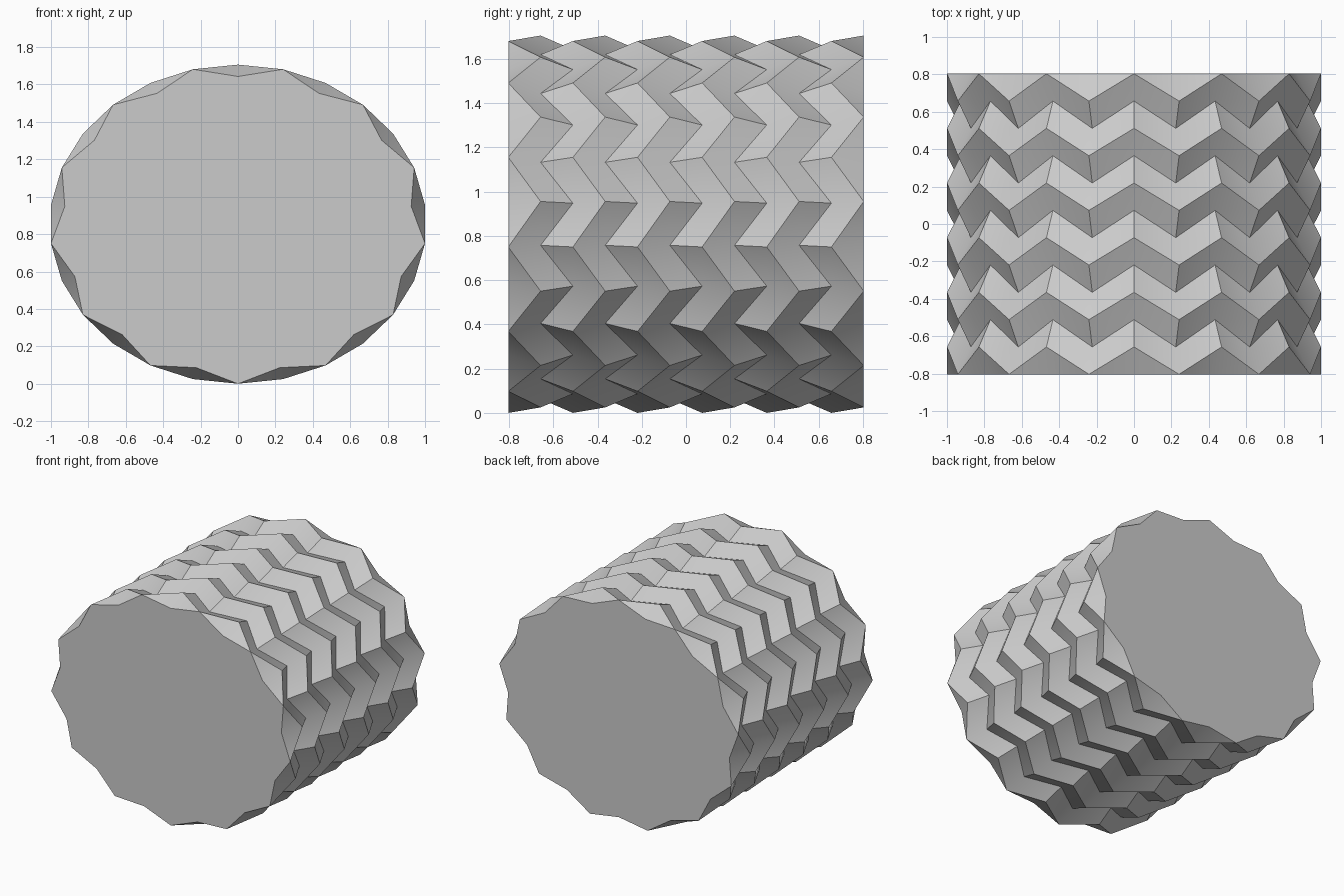
import bpy, bmesh, math

cube = bpy.data.objects.get("Cube")
if cube:
    bpy.data.objects.remove(cube, do_unlink=True)

SIDES, RINGS = 26, 12          # folds around and along the drum
RX, RZ = 1.0073, 0.853         # outer half-width and half-height
INNER = 0.926                  # depth of the valley folds
LENGTH = 1.607

# One plain grey paper material
grey = bpy.data.materials.new("light_grey")
grey.use_nodes = True
colour = (0.6, 0.6, 0.6, 1)
grey.diffuse_color = colour
grey.node_tree.nodes["Principled BSDF"].inputs["Base Color"].default_value = colour

bm = bmesh.new()

# Rings of points alternating between ridge and valley
rings = []
for r in range(RINGS):
    y = LENGTH * (r / (RINGS - 1) - 0.5)
    ring = []
    for i in range(SIDES):
        a = 2 * math.pi * i / SIDES
        k = 1 if (r + i) % 2 else INNER
        ring.append(bm.verts.new((RX * k * math.sin(a), y, RZ + RZ * k * math.cos(a))))
    rings.append(ring)

# Folded skin: diagonals form zigzag ridges and valleys around the drum
for r in range(RINGS - 1):
    near, far = rings[r], rings[r + 1]
    for i in range(SIDES):
        j = (i + 1) % SIDES
        if i % 2:
            bm.faces.new((near[i], near[j], far[j]))
            bm.faces.new((near[i], far[j], far[i]))
        else:
            bm.faces.new((near[i], near[j], far[i]))
            bm.faces.new((near[j], far[j], far[i]))

# Flat end caps
bm.faces.new(rings[0])
bm.faces.new(rings[-1])
bmesh.ops.recalc_face_normals(bm, faces=bm.faces)

mesh = bpy.data.meshes.new("folded_drum")
bm.to_mesh(mesh)
bm.free()
mesh.materials.append(grey)
drum = bpy.data.objects.new("folded_drum", mesh)
bpy.context.collection.objects.link(drum)

# Soften only the shallow folds
bpy.ops.object.select_all(action='DESELECT')
drum.select_set(True)
bpy.context.view_layer.objects.active = drum
bpy.ops.object.shade_smooth_by_angle(angle=math.radians(30))
